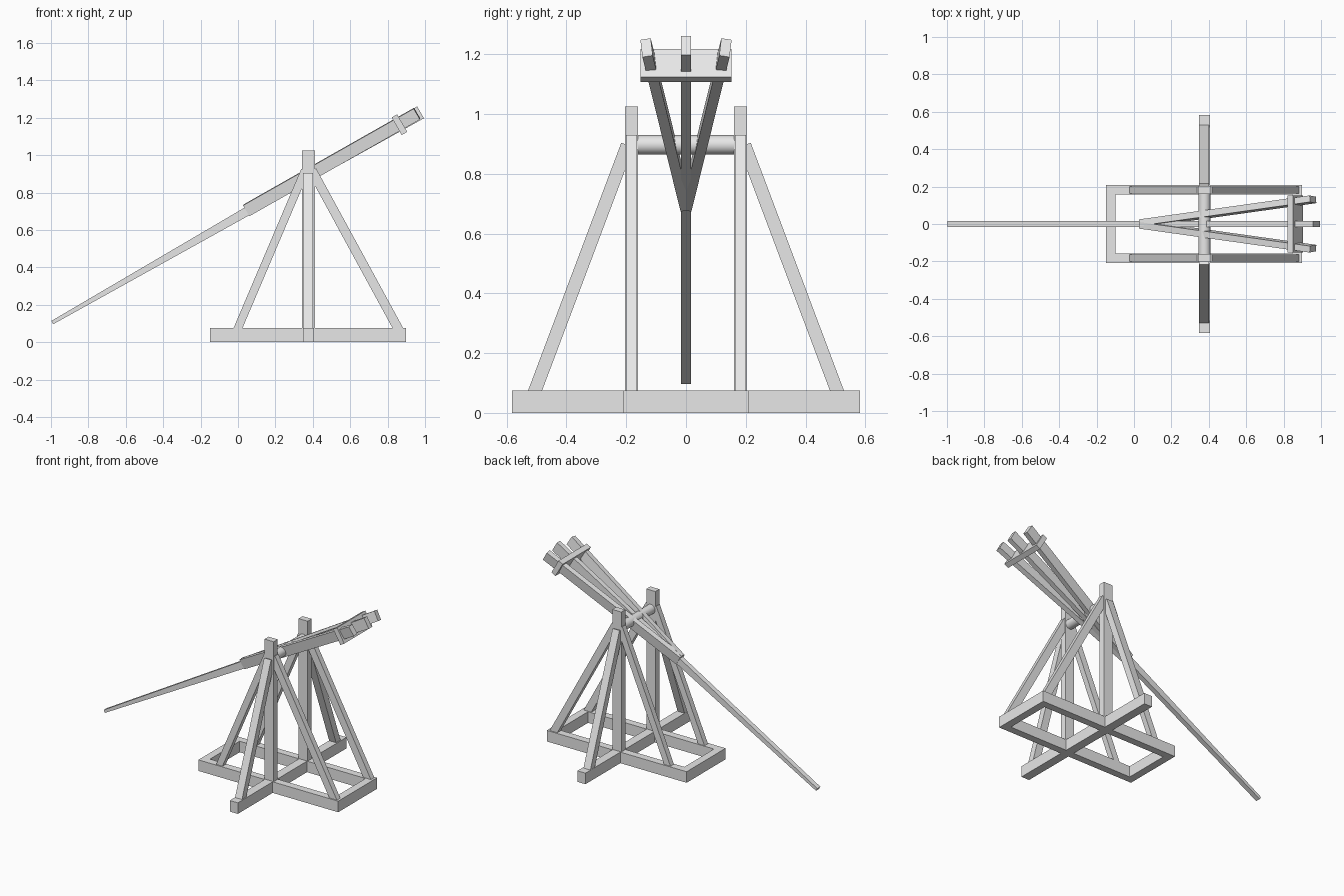
import bpy, math
from mathutils import Vector

if "Cube" in bpy.data.objects:
    bpy.data.objects.remove(bpy.data.objects["Cube"])

wood = bpy.data.materials.new("pale_grey")
wood.diffuse_color = (0.8, 0.8, 0.8, 1)
wood.use_nodes = True
wood.node_tree.nodes["Principled BSDF"].inputs["Base Color"].default_value = wood.diffuse_color


def beam(name, start, end, width, h0, h1=None, up=(0, 0, 1)):
    """Rectangular timber between two points, height tapering from h0 to h1."""
    h1 = h0 if h1 is None else h1
    a, b = Vector(start), Vector(end)
    d = (b - a).normalized()
    side = d.cross(Vector(up)).normalized()
    top = side.cross(d)
    verts = [p + side * sx * width / 2 + top * sz * h / 2
             for p, h in ((a, h0), (b, h1))
             for sx, sz in ((-1, -1), (1, -1), (1, 1), (-1, 1))]
    faces = [(0, 3, 2, 1), (4, 5, 6, 7)]
    faces += [(i, (i + 1) % 4, (i + 1) % 4 + 4, i + 4) for i in range(4)]
    me = bpy.data.meshes.new(name)
    me.from_pydata(verts, [], faces)
    me.materials.append(wood)
    me.validate()
    ob = bpy.data.objects.new(name, me)
    bpy.context.collection.objects.link(ob)
    return ob


PX = 0.377      # post position along x
PY = 0.1825     # post position along y
H = 0.075       # base timber height

# Base frame
beam("base_cross_beam", (PX, -0.583, H / 2), (PX, 0.583, H / 2), 0.06, H)
for x, n in ((-0.125, "left"), (0.873, "right")):
    beam(f"base_end_{n}", (x, -0.16, H / 2), (x, 0.16, H / 2), 0.052, H)

for s, n in ((-1, "front"), (1, "back")):
    y = s * PY
    beam(f"base_rail_{n}", (-0.151, s * 0.184, H / 2), (0.899, s * 0.184, H / 2), 0.05, H)
    # Upright and its three braces
    beam(f"post_{n}", (PX, y, 0.01), (PX, y, 1.025), 0.043, 0.068, up=(1, 0, 0))
    beam(f"left_brace_{n}", (-0.015, y, 0.04), (0.358, y, 0.917), 0.037, 0.044)
    beam(f"right_brace_{n}", (0.874, y, 0.04), (0.396, y, 0.917), 0.037, 0.050)
    beam(f"side_brace_{n}", (PX - 0.003, s * 0.518, 0.04), (PX - 0.003, s * 0.196, 0.896),
         0.052, 0.044)
    # Splayed arm timber
    beam(f"arm_side_{n}", (0.045, s * 0.004, 0.705), (0.957, s * 0.132, 1.222),
         0.035, 0.067, up=(-0.5, s * 0.1, 0.87))

# Axle
bpy.ops.mesh.primitive_cylinder_add(vertices=32, radius=0.032, depth=0.335,
                                    location=(PX, 0, 0.897), rotation=(math.pi / 2, 0, 0))
axle = bpy.context.object
axle.name = "axle"
axle.data.materials.append(wood)
bpy.ops.object.shade_smooth_by_angle(angle=math.radians(40))

# Long tapering throwing arm
beam("arm_centre", (-0.993, 0, 0.105), (0.976, 0, 1.229), 0.033, 0.02, 0.073)

# Plank tying the three arm timbers together
beam("arm_tie_plank", (0.863, -0.152, 1.163), (0.863, 0.152, 1.163), 0.034, 0.108,
     up=(-0.5, 0, 0.87))
